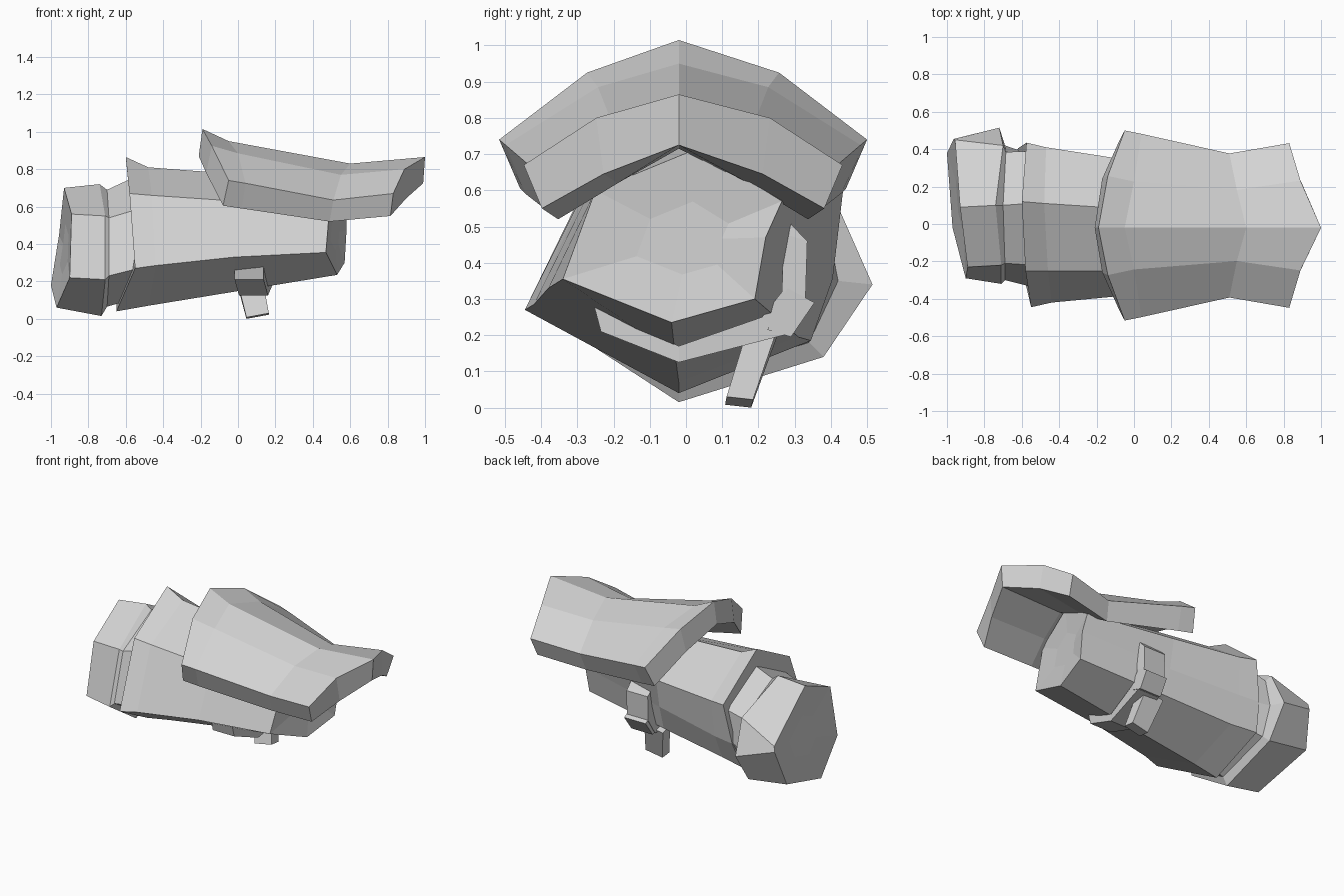
import bpy, bmesh
from mathutils import Vector

grey = bpy.data.materials.new("armour grey")
grey.diffuse_color = (0.65, 0.65, 0.65, 1)


def finish(name, bm):
    bmesh.ops.recalc_face_normals(bm, faces=bm.faces[:])
    mesh = bpy.data.meshes.new(name)
    bm.to_mesh(mesh)
    bm.free()
    mesh.materials.append(grey)
    ob = bpy.data.objects.new(name, mesh)
    bpy.context.collection.objects.link(ob)
    return ob


def loft(name, rings, dish_start=0.0, dish_end=0.0):
    """Skin closed rings; optionally dish the end caps along x."""
    bm = bmesh.new()
    vs = [[bm.verts.new(p) for p in r] for r in rings]
    n = len(rings[0])
    for a, b in zip(vs, vs[1:]):
        for i in range(n):
            j = (i + 1) % n
            bm.faces.new((a[i], a[j], b[j], b[i]))
    for ring, dish in ((vs[0], dish_start), (vs[-1], dish_end)):
        if dish:
            mid = sum((v.co for v in ring), Vector()) / n
            inner = [bm.verts.new(mid.lerp(v.co, 0.42) + Vector((dish, 0, 0))) for v in ring]
            for i in range(n):
                j = (i + 1) % n
                bm.faces.new((ring[i], ring[j], inner[j], inner[i]))
            bm.faces.new(inner)
        else:
            bm.faces.new(ring)
    return finish(name, bm)


# Ring order: top, upper back, back, lower back, bottom, lower front, upper front
# Wrist cuff with a bevelled rim and narrower neck
loft("wrist_cuff", [
    [(-.93, .09, .70), (-.957, .45, .445), (-.963, .455, .41), (-1.0, .38, .18),
     (-.97, -.02, .06), (-.90, -.29, .22), (-.89, -.23, .56)],
    [(-.74, .10, .72), (-.70, .42, .555), (-.72, .515, .34), (-.72, .38, .14),
     (-.73, -.02, .015), (-.71, -.32, .21), (-.71, -.22, .55)],
    [(-.70, .10, .69), (-.685, .385, .53), (-.69, .42, .35), (-.70, .34, .18),
     (-.70, -.02, .065), (-.69, -.30, .23), (-.69, -.21, .54)],
    [(-.56, .11, .755), (-.55, .39, .565), (-.56, .375, .36), (-.57, .31, .21),
     (-.58, -.02, .10), (-.53, -.34, .27), (-.54, -.22, .585)],
], dish_start=0.015)

# Tapered forearm
loft("forearm", [
    [(-.60, .12, .865), (-.575, .435, .61), (-.62, .405, .355), (-.65, .345, .185),
     (-.65, -.02, .04), (-.55, -.445, .27), (-.58, -.25, .67)],
    [(-.48, .11, .81), (-.47, .41, .60), (-.48, .385, .36), (-.48, .31, .195),
     (-.48, -.02, .07), (-.44, -.42, .285), (-.46, -.25, .66)],
    [(-.02, .08, .775), (-.02, .34, .59), (-.02, .305, .40), (-.02, .26, .24),
     (-.02, -.03, .145), (-.02, -.38, .33), (-.02, -.25, .63)],
    [(.55, .03, .715), (.58, .265, .57), (.58, .22, .47), (.57, .19, .30),
     (.53, -.04, .235), (.47, -.34, .355), (.49, -.25, .60)],
], dish_end=-0.015)

# Arched shield plate: per station, outer ridge-to-edge then inner edge-to-ridge
stations = [
    [(-.19, 0, 1.015), (-.14, .265, .925), (-.05, .508, .74),
     (-.08, .45, .605), (-.17, .25, .78), (-.21, 0, .87)],
    [(-.05, 0, .95), (0, .235, .885), (.04, .49, .725),
     (.02, .435, .59), (-.02, .225, .75), (-.05, 0, .82)],
    [(.60, 0, .83), (.55, .19, .77), (.51, .385, .635),
     (.49, .345, .52), (.53, .18, .62), (.55, 0, .715)],
    [(1.0, 0, .865), (.89, .24, .80), (.83, .44, .67),
     (.815, .39, .55), (.90, .22, .645), (.99, 0, .725)],
]
bm = bmesh.new()
for side in (1, -1):
    vs = [[bm.verts.new((x, side * y - (.008 if y else .02), z)) for x, y, z in s]
          for s in stations]
    for a, b in zip(vs, vs[1:]):
        for i in range(5):
            bm.faces.new((a[i], a[i + 1], b[i + 1], b[i]))
    for end in (vs[0], vs[-1]):
        bm.faces.new((end[0], end[1], end[4], end[5]))
        bm.faces.new((end[1], end[2], end[3], end[4]))
bmesh.ops.remove_doubles(bm, verts=bm.verts[:], dist=0.0005)
finish("shield_plate", bm)


def band(name, x0, x1, inner, outer):
    """Strip of the given inner and outer (y, z) paths, slanting slightly in x."""
    rings = []
    for (ya, za), (yb, zb) in zip(inner, outer):
        s = .11 * (yb + .25)
        rings.append([(x0 + s, ya, za), (x1 + s, ya, za), (x1 + s, yb, zb), (x0 + s, yb, zb)])
    loft(name, rings)


# Strap wrapped around the underside and back of the forearm
band("strap", -.02, .135,
     [(-.255, .285), (-.02, .17), (.21, .25), (.265, .32), (.27, .48), (.29, .507)],
     [(-.235, .21), (-.02, .125), (.27, .20), (.33, .30), (.335, .46), (.32, .475)])

# Buckle block at the lower back bend
band("buckle", -.02, .135,
     [(.225, .215), (.28, .33)],
     [(.29, .195), (.355, .29)])

# Hanging strap end
loft("strap_end", [
    [(-.01, .18, .23), (.125, .18, .25), (.125, .255, .225), (-.01, .255, .205)],
    [(.045, .108, .008), (.165, .112, .03), (.165, .185, .022), (.045, .18, 0)],
])
